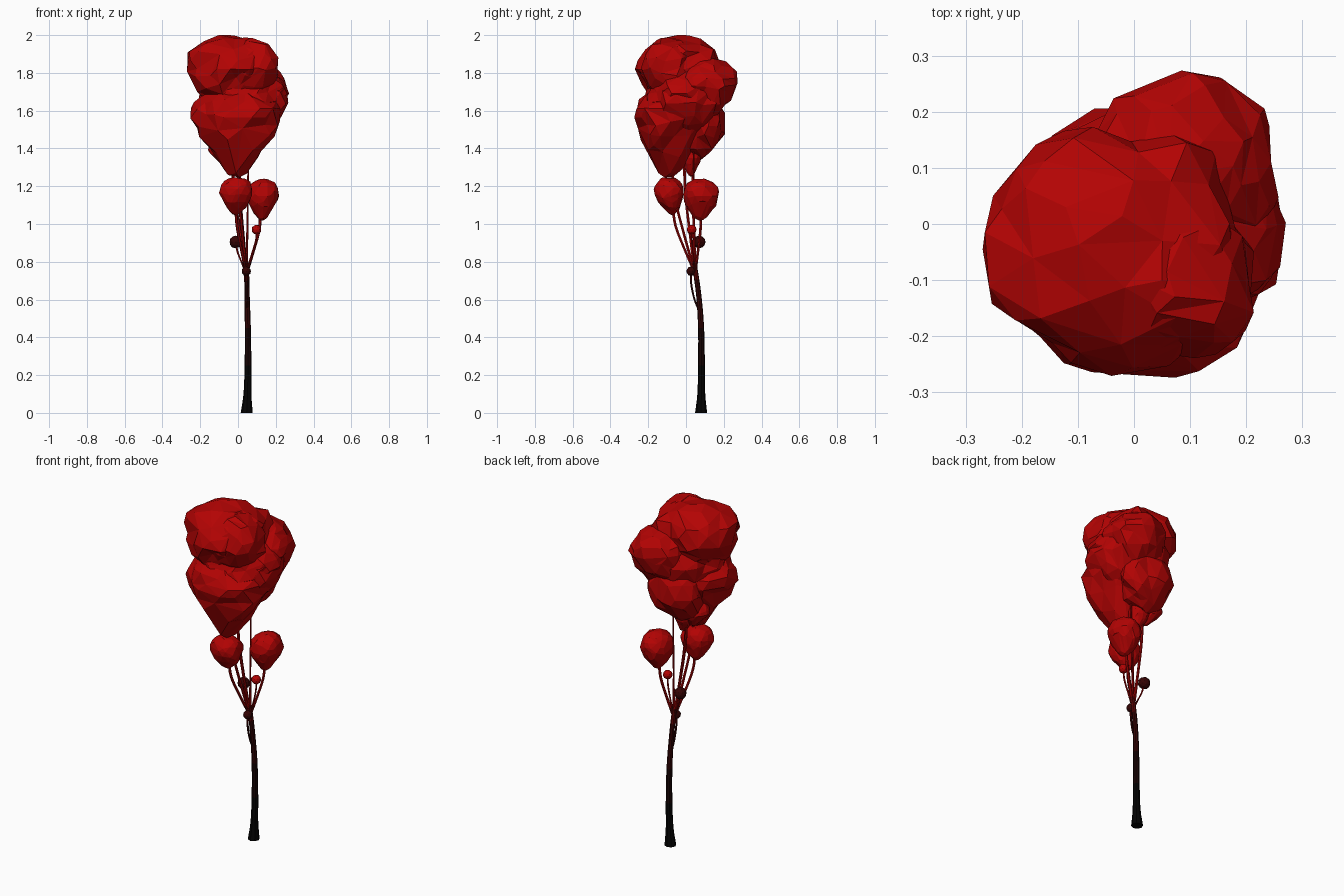
import bpy, bmesh, math
from mathutils import Vector, noise

cube = bpy.data.objects.get("Cube")
if cube:
    bpy.data.objects.remove(cube)


def material(name, colour):
    m = bpy.data.materials.new(name)
    m.use_nodes = True
    m.diffuse_color = (*colour, 1)
    bsdf = m.node_tree.nodes["Principled BSDF"]
    bsdf.inputs["Base Color"].default_value = (*colour, 1)
    bsdf.inputs["Roughness"].default_value = 0.9
    return m


# Bark runs from black at the root to red at the twigs
BARK = [material("black bark", (0.001, 0.001, 0.001)),
        material("brown black bark", (0.008, 0.001, 0.001)),
        material("dark red bark", (0.03, 0.001, 0.001)),
        material("deep red bark", (0.1, 0.001, 0.001)),
        material("red bark", (0.34, 0.001, 0.001))]
BARK_LIMITS = (0.25, 0.45, 0.7, 0.8)
RED = material("leaf red", (0.45, 0.001, 0.001))
DARK = material("dark fruit", (0.035, 0.001, 0.001))


def make_object(name, bm, materials):
    bmesh.ops.recalc_face_normals(bm, faces=bm.faces)
    mesh = bpy.data.meshes.new(name)
    bm.to_mesh(mesh)
    bm.free()
    for m in materials:
        mesh.materials.append(m)
    ob = bpy.data.objects.new(name, mesh)
    bpy.context.collection.objects.link(ob)
    return ob


def smooth_path(points, steps):
    """Catmull-Rom samples through (x, y, z, radius) points."""
    p = [Vector(q) for q in points]
    p = [2 * p[0] - p[1]] + p + [2 * p[-1] - p[-2]]
    out = []
    for a, b, c, d in zip(p, p[1:], p[2:], p[3:]):
        for i in range(steps):
            t = i / steps
            out.append(0.5 * (2 * b + (c - a) * t + (2 * a - 5 * b + 4 * c - d) * t * t
                              + (3 * b - a - 3 * c + d) * t ** 3))
    return out + [p[-2]]


def tube(name, points, sides=6, steps=4):
    bm = bmesh.new()
    rings = []
    for x, y, z, r in smooth_path(points, steps):
        angles = [math.tau * i / sides for i in range(sides)]
        rings.append([bm.verts.new((x + r * math.cos(a), y + r * math.sin(a), z)) for a in angles])
    for low, high in zip(rings, rings[1:]):
        for i in range(sides):
            j = (i + 1) % sides
            bm.faces.new((low[i], low[j], high[j], high[i]))
    bm.faces.new(rings[0])
    bm.faces.new(rings[-1])
    for f in bm.faces:
        z = f.calc_center_median().z
        f.material_index = sum(z > limit for limit in BARK_LIMITS)
    return make_object(name, bm, BARK)


def clump(name, centre, size, drop=0.0, tip=(0, 0), rough=0.1, ratio=0.5, detail=3, mat=RED,
          box=2.0, taper=0.2):
    """Faceted lumpy ball; drop pulls the underside to a point offset by tip, box squares it off."""
    bm = bmesh.new()
    bmesh.ops.create_icosphere(bm, subdivisions=detail, radius=1)
    centre, size = Vector(centre), Vector(size)
    for v in bm.verts:
        n = v.co.copy()
        k = 1 + rough * noise.noise(n * 1.7 + centre * 9) + 0.4 * rough * noise.noise(n * 4 + centre * 5)
        k /= sum(abs(c) ** box for c in n) ** (1 / box)
        p = Vector(a * b for a, b in zip(n * k, size))
        if n.z < 0 and drop:
            d = -n.z
            p.x = p.x * (1 - taper * d) + tip[0] * d * d
            p.y = p.y * (1 - taper * d) + tip[1] * d * d
            p.z -= drop * d ** 4
        v.co = centre + p
    ob = make_object(name, bm, [mat])
    if ratio < 1:
        mod = ob.modifiers.new("facets", "DECIMATE")
        mod.ratio = ratio
    return ob


# Trunk and the thin side shoot
tube("trunk", [(0.046, 0.08, 0, 0.032), (0.05, 0.081, 0.1, 0.021), (0.053, 0.082, 0.25, 0.018),
               (0.052, 0.08, 0.45, 0.016), (0.048, 0.068, 0.62, 0.014), (0.046, 0.052, 0.74, 0.013),
               (0.045, 0.047, 0.8, 0.008)], sides=8, steps=3)
tube("side_shoot", [(0.05, 0.07, 0.54, 0.006), (0.046, 0.045, 0.6, 0.006),
                    (0.044, 0.028, 0.68, 0.006), (0.045, 0.025, 0.75, 0.006)])

# Branches fan out from the fork to each clump
FORK = (0.045, 0.048, 0.74, 0.009)
TIPS = {"front_small": (-0.012, -0.07, 1.1), "back_small": (0.12, 0.08, 1.06),
        "front_crown": (0.0, -0.075, 1.32), "middle_crown": (0.005, -0.01, 1.34),
        "back_crown": (0.055, 0.04, 1.45), "left_crown": (-0.03, 0.035, 1.36),
        "red_fruit": (0.1, 0.03, 0.97), "dark_fruit": (-0.01, 0.068, 0.905)}
for label, end in TIPS.items():
    a, b = Vector(FORK[:3]), Vector(end)
    thin = 0.005 if "fruit" in label or "back_crown" in label else 0.008
    path = [FORK]
    for t, out in ((0.35, 0.47), (0.7, 0.88)):
        p = a.lerp(b, out)
        path.append((p.x, p.y, a.z + (b.z - a.z) * t, thin))
    tube(label + "_branch", path + [(*b, thin)])

# Small round fruits
clump("red_fruit", (0.098, 0.03, 0.97), (0.026,) * 3, rough=0.05, ratio=1, detail=2)
clump("dark_fruit", (-0.012, 0.07, 0.905), (0.034,) * 3, rough=0.05, ratio=1, detail=2, mat=DARK)
clump("fork_fruit", (0.044, 0.027, 0.75), (0.025,) * 3, rough=0.05, ratio=1, detail=2, mat=DARK)

# Two small hanging clumps
clump("front_small_clump", (-0.01, -0.09, 1.163), (0.087, 0.077, 0.084), 0.03, (0, 0.018), box=2.4)
clump("back_small_clump", (0.131, 0.078, 1.148), (0.082, 0.094, 0.09), 0.04, (-0.01, 0.0), box=2.4)

# Crown built from overlapping lumps
clump("crown_top", (-0.04, -0.04, 1.82), (0.22, 0.205, 0.167), 0.05, rough=0.2, box=2.6)
clump("crown_front_top", (0.06, -0.09, 1.825), (0.15, 0.15, 0.15), rough=0.2, box=2.4)
clump("crown_right", (0.09, 0.105, 1.73), (0.165, 0.16, 0.15), 0.04, (-0.03, -0.03), rough=0.18, box=2.3)
clump("crown_middle", (0.03, -0.01, 1.69), (0.225, 0.2, 0.16), rough=0.18, box=2.1)
clump("crown_front", (0.0, -0.065, 1.565), (0.235, 0.202, 0.16), 0.17, (0.0, -0.045), rough=0.18, box=2.2)
clump("crown_right_low", (0.13, 0.0, 1.64), (0.14, 0.17, 0.13), 0.07, (-0.05, 0.0), rough=0.18, box=2.2)
clump("crown_back", (0.0, 0.075, 1.52), (0.16, 0.132, 0.145), 0.03, (-0.02, 0.0), rough=0.18, box=2.3)
clump("crown_low_left", (-0.085, 0.02, 1.39), (0.07, 0.07, 0.065), 0.03, (0.03, 0.0))
clump("crown_low_back", (-0.01, 0.025, 1.35), (0.06, 0.055, 0.07), 0.03, (0.01, 0.0))
